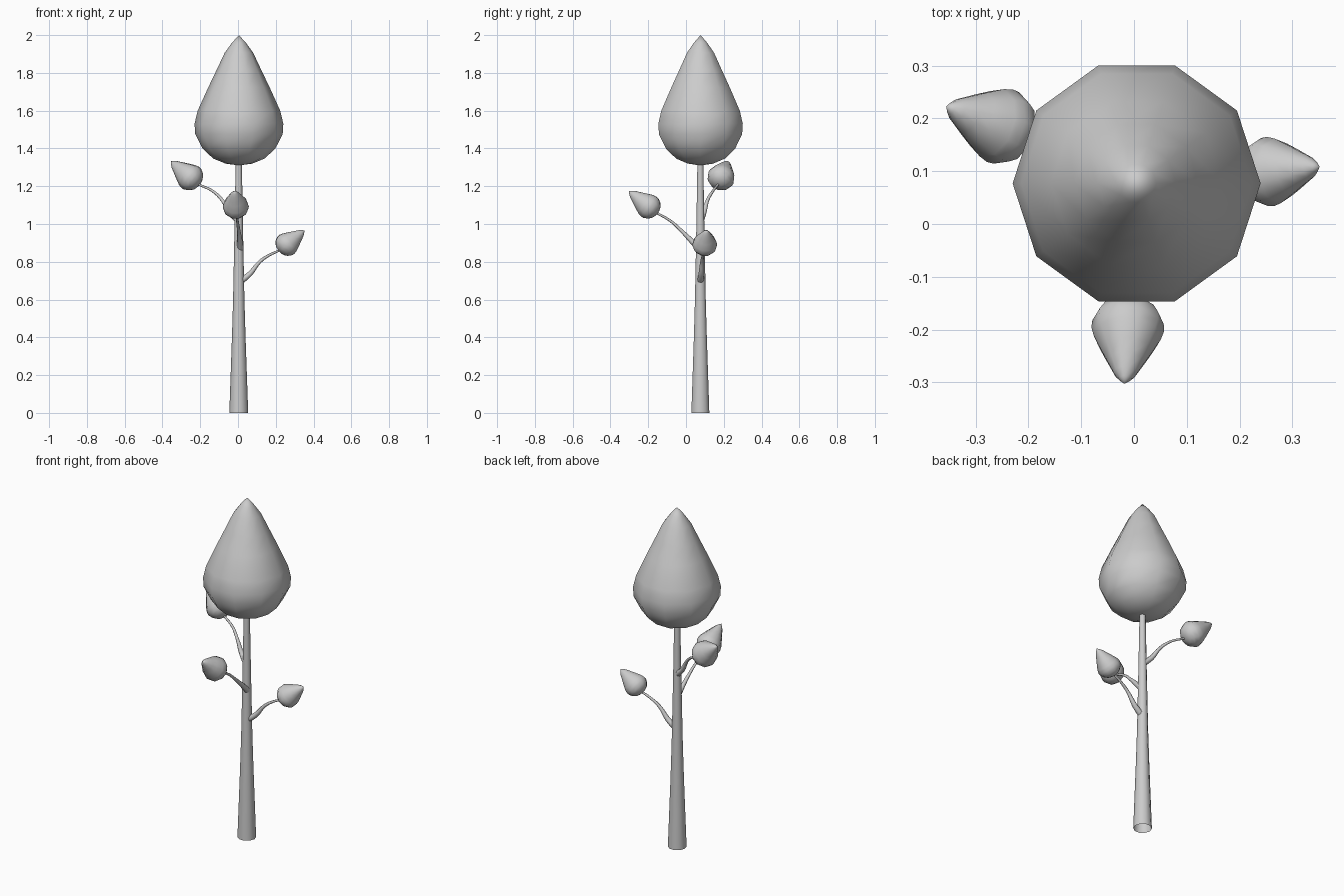
import bpy
import bmesh
import math
from mathutils import Vector

if "Cube" in bpy.data.objects:
    bpy.data.objects.remove(bpy.data.objects["Cube"])

AX, AY = 0.005, 0.077  # trunk axis


def lathe(name, profile, sides, base, tip=None, radius=1.0):
    """Revolve (radius, height) points around z, then aim the shape from base to tip."""
    base = Vector(base)
    bm = bmesh.new()
    rings = []
    for r, z in profile:
        if r == 0:
            rings.append([bm.verts.new((0, 0, z))])
        else:
            rings.append([bm.verts.new((r * math.cos(2 * math.pi * i / sides),
                                        r * math.sin(2 * math.pi * i / sides), z))
                          for i in range(sides)])
    for a, b in zip(rings, rings[1:]):
        for i in range(sides):
            j = (i + 1) % sides
            if len(a) == 1:
                bm.faces.new((a[0], b[j], b[i]))
            elif len(b) == 1:
                bm.faces.new((a[i], a[j], b[0]))
            else:
                bm.faces.new((a[i], a[j], b[j], b[i]))
    for f in bm.faces:
        f.smooth = True
    me = bpy.data.meshes.new(name)
    bm.to_mesh(me)
    bm.free()
    ob = bpy.data.objects.new(name, me)
    bpy.context.collection.objects.link(ob)
    ob.location = base
    if tip is not None:
        axis = Vector(tip) - base
        ob.rotation_euler = axis.to_track_quat('Z', 'Y').to_euler()
        ob.scale = (radius, radius, axis.length)
    return ob


def twig(name, points):
    """Tapered curved tube that flares where it meets the trunk."""
    cu = bpy.data.curves.new(name, 'CURVE')
    cu.dimensions = '3D'
    cu.bevel_depth = 1.0
    cu.bevel_resolution = 2
    cu.resolution_u = 4
    sp = cu.splines.new('BEZIER')
    sp.bezier_points.add(len(points) - 1)
    for bp, co, r in zip(sp.bezier_points, points, (0.018, 0.014, 0.009, 0.007, 0.006)):
        bp.co = co
        bp.radius = r
        bp.handle_left_type = bp.handle_right_type = 'AUTO'
    ob = bpy.data.objects.new(name, cu)
    bpy.context.collection.objects.link(ob)
    bpy.ops.object.select_all(action='DESELECT')
    bpy.context.view_layer.objects.active = ob
    ob.select_set(True)
    bpy.ops.object.convert(target='MESH')
    bpy.context.object.data.polygons.foreach_set(
        'use_smooth', [True] * len(bpy.context.object.data.polygons))


# Teardrop profile: unit radius, unit height
DROP = [(0, 0), (0.30, 0.014), (0.58, 0.053), (0.82, 0.13), (0.985, 0.24), (1, 0.32),
        (0.93, 0.42), (0.69, 0.60), (0.50, 0.735), (0.32, 0.865), (0.16, 0.94), (0, 1)]

# Trunk and crown
lathe("trunk", [(0.05, 0), (0.043, 0.2), (0.036, 0.4), (0.030, 0.6), (0.026, 0.8),
                (0.022, 1.0), (0.016, 1.35)], 10, (AX - 0.001, AY - 0.001, 0))
lathe("crown", DROP, 10, (AX, AY, 1.31), (AX, AY, 2.0), 0.235)

# Side twigs, each ending in a small teardrop of leaves: (twig points, tip, radius)
branches = {
    "right": ([(0.01, 0.076, 0.695), (0.062, 0.08, 0.735), (0.115, 0.084, 0.80),
               (0.165, 0.09, 0.835), (0.215, 0.095, 0.858)], (0.352, 0.109, 0.966), 0.066),
    "front": ([(0.012, 0.07, 0.87), (0.01, 0.03, 0.91), (0.004, -0.025, 0.965),
               (-0.003, -0.08, 1.015), (-0.009, -0.15, 1.056)], (-0.018, -0.303, 1.174), 0.069),
    "left": ([(0.0, 0.078, 1.02), (-0.042, 0.095, 1.06), (-0.085, 0.115, 1.128),
              (-0.135, 0.143, 1.175), (-0.206, 0.169, 1.208)], (-0.356, 0.223, 1.332), 0.073),
}
for side, (path, tip, radius) in branches.items():
    twig(side + "_twig", path)
    lathe(side + "_leaf_cluster", DROP, 10, path[-1], tip, radius)
